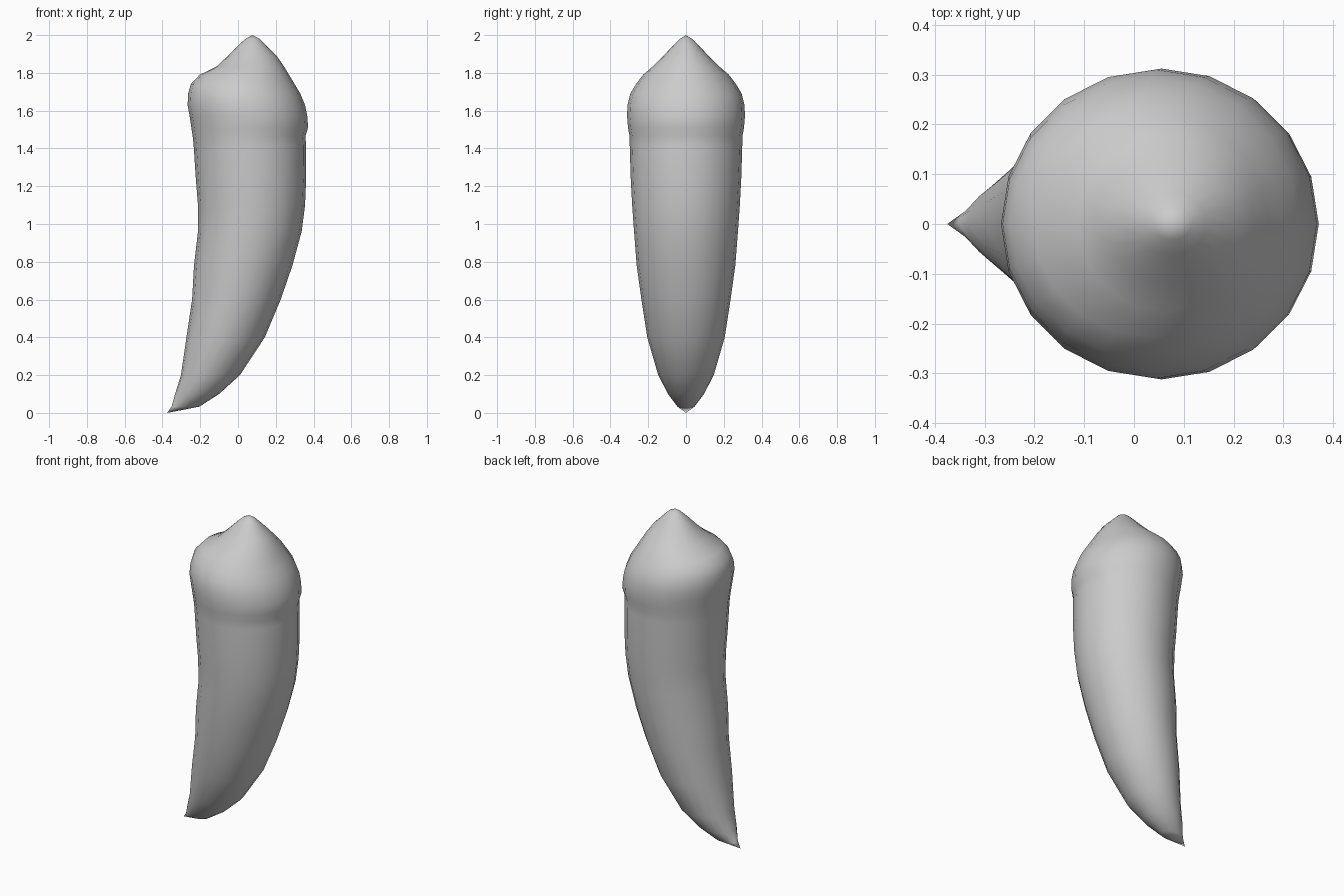
import bpy, bmesh
from math import cos, sin, pi

SIDES = 20

# Horizontal sections: height, left x, right x, half depth
RINGS = [
    (0.033, -0.352, -0.205, 0.045), (0.10, -0.333, -0.100, 0.095),
    (0.20, -0.302, 0.010, 0.147), (0.40, -0.273, 0.142, 0.205),
    (0.60, -0.243, 0.226, 0.236), (0.78, -0.233, 0.288, 0.261),
    (0.96, -0.212, 0.337, 0.275), (1.10, -0.212, 0.355, 0.285),
    (1.25, -0.224, 0.361, 0.293), (1.42, -0.235, 0.360, 0.298),
    (1.465, -0.240, 0.357, 0.299), (1.51, -0.247, 0.371, 0.307),
    (1.57, -0.256, 0.367, 0.312), (1.63, -0.267, 0.355, 0.310),
    (1.69, -0.264, 0.330, 0.295), (1.74, -0.250, 0.300, 0.265),
    (1.79, -0.203, 0.270, 0.227), (1.835, -0.112, 0.243, 0.175),
    (1.89, -0.054, 0.205, 0.120), (1.95, 0.005, 0.145, 0.063),
    (1.98, 0.040, 0.115, 0.032),
]

# Tooth: lofted curved root and cusped crown in one skin
bm = bmesh.new()
loops = []
for z, left, right, depth in RINGS:
    mid, half = (left + right) / 2, (right - left) / 2
    loops.append([bm.verts.new((mid + half * cos(2 * pi * i / SIDES),
                                depth * sin(2 * pi * i / SIDES), z))
                  for i in range(SIDES)])
root_tip = bm.verts.new((-0.375, 0, 0))
crown_tip = bm.verts.new((0.075, 0, 2.0))
for i in range(SIDES):
    j = (i + 1) % SIDES
    for a, b in zip(loops, loops[1:]):
        bm.faces.new((a[i], a[j], b[j], b[i]))
    bm.faces.new((root_tip, loops[0][j], loops[0][i]))
    bm.faces.new((crown_tip, loops[-1][i], loops[-1][j]))
for f in bm.faces:
    f.smooth = True
bmesh.ops.recalc_face_normals(bm, faces=bm.faces)
mesh = bpy.data.meshes.new("tooth")
bm.to_mesh(mesh)
bm.free()
bpy.context.collection.objects.link(bpy.data.objects.new("tooth", mesh))
